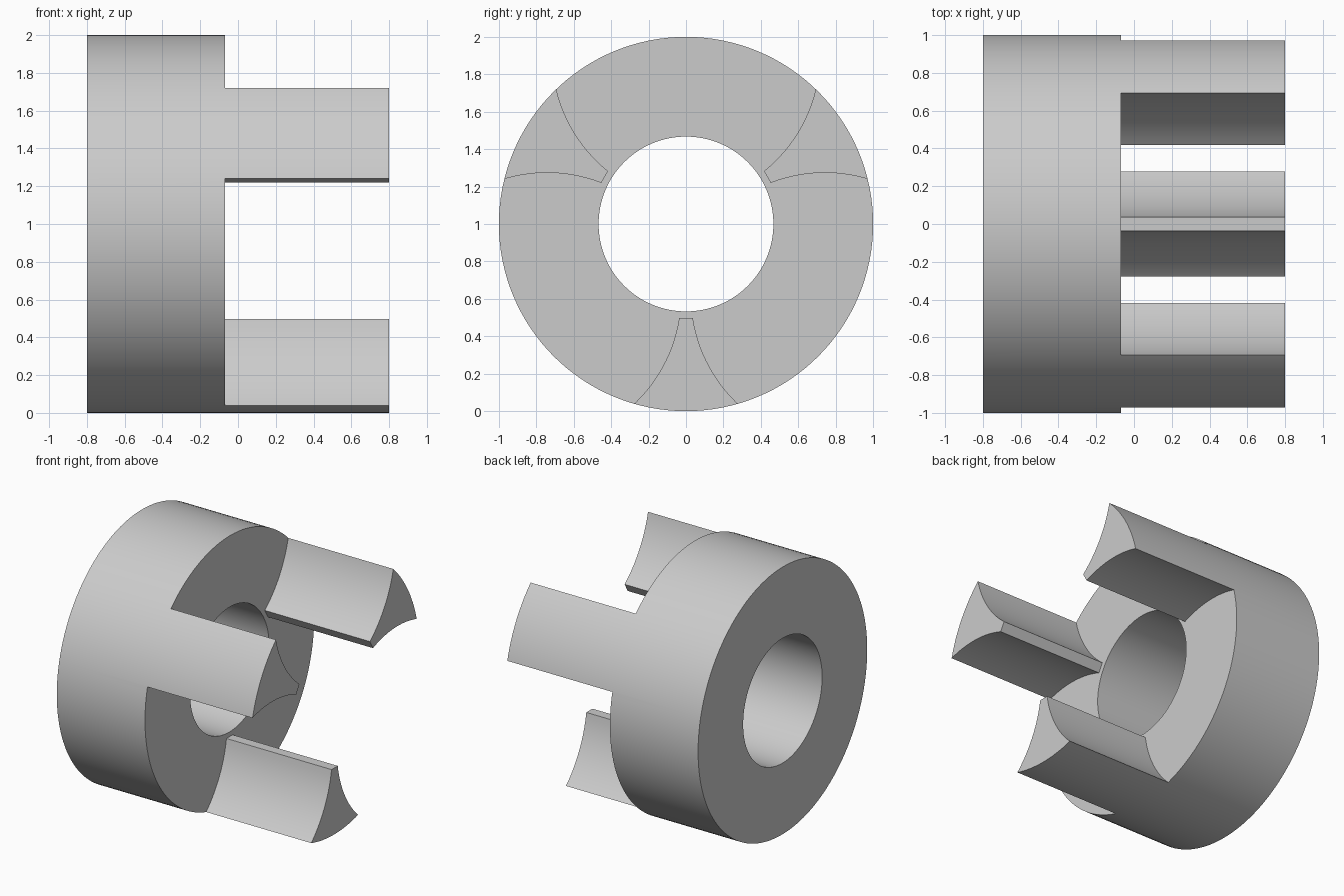
import bpy
import bmesh
from math import sin, cos, pi, radians
from mathutils import Vector

default = bpy.data.objects.get("Cube")
if default:
    bpy.data.objects.remove(default, do_unlink=True)

HALF_LENGTH = 0.8
SHOULDER_X = -0.07
AXIS_Z = 1.0
BORE_RADIUS = 0.467

grey = bpy.data.materials.new("plain grey")
grey.use_nodes = True
grey.diffuse_color = (0.6, 0.6, 0.6, 1)
grey.node_tree.nodes["Principled BSDF"].inputs["Base Color"].default_value = (0.6, 0.6, 0.6, 1)


def cylinder(name, radius, length):
    bpy.ops.mesh.primitive_cylinder_add(vertices=128, radius=radius, depth=length,
                                        location=(0, 0, AXIS_Z), rotation=(0, pi / 2, 0))
    obj = bpy.context.object
    obj.name = name
    bpy.ops.object.transform_apply(location=True, rotation=True, scale=True)
    return obj


def jaw_side():
    """Concave jaw flank as (half width, radius) pairs, from inside to outside."""
    steps = 18
    pts = []
    for i in range(steps + 1):
        a = radians(171.2 + (120 - 171.2) * i / steps)
        pts.append((0.827 + 0.8 * cos(a), 0.38 + 0.8 * sin(a)))
    return pts


def gap_cutter():
    """Prism covering everything around the three jaws."""
    side = jaw_side()
    profile = [(-w, r) for w, r in reversed(side)] + side
    # Far point between neighbouring jaws
    profile.append((1.6 * sin(pi / 3), 1.6 * cos(pi / 3)))
    bm = bmesh.new()
    ring = []
    for angle in (-90, 30, 150):
        a = radians(angle)
        for w, r in profile:
            ring.append(bm.verts.new((SHOULDER_X, r * cos(a) - w * sin(a),
                                      AXIS_Z + r * sin(a) + w * cos(a))))
    face = bm.faces.new(ring)
    moved = bmesh.ops.extrude_face_region(bm, geom=[face])["geom"]
    bmesh.ops.translate(bm, vec=Vector((1, 0, 0)),
                        verts=[v for v in moved if isinstance(v, bmesh.types.BMVert)])
    bmesh.ops.recalc_face_normals(bm, faces=bm.faces)
    mesh = bpy.data.meshes.new("gap_cutter")
    bm.to_mesh(mesh)
    bm.free()
    obj = bpy.data.objects.new("gap_cutter", mesh)
    bpy.context.collection.objects.link(obj)
    return obj


def cut(target, cutter):
    cutter.hide_render = True
    mod = target.modifiers.new("cut", 'BOOLEAN')
    mod.operation = 'DIFFERENCE'
    mod.solver = 'EXACT'
    mod.object = cutter
    bpy.ops.object.select_all(action='DESELECT')
    target.select_set(True)
    bpy.context.view_layer.objects.active = target
    bpy.ops.object.modifier_apply(modifier=mod.name)
    bpy.data.objects.remove(cutter, do_unlink=True)


# Hub with three jaws, carved from one round blank
hub = cylinder("jaw_coupling_hub", 1.0, 2 * HALF_LENGTH)
cut(hub, cylinder("bore_cutter", BORE_RADIUS, 2))
cut(hub, gap_cutter())

hub.data.materials.clear()
hub.data.materials.append(grey)
bpy.ops.object.shade_smooth_by_angle(angle=radians(20))
